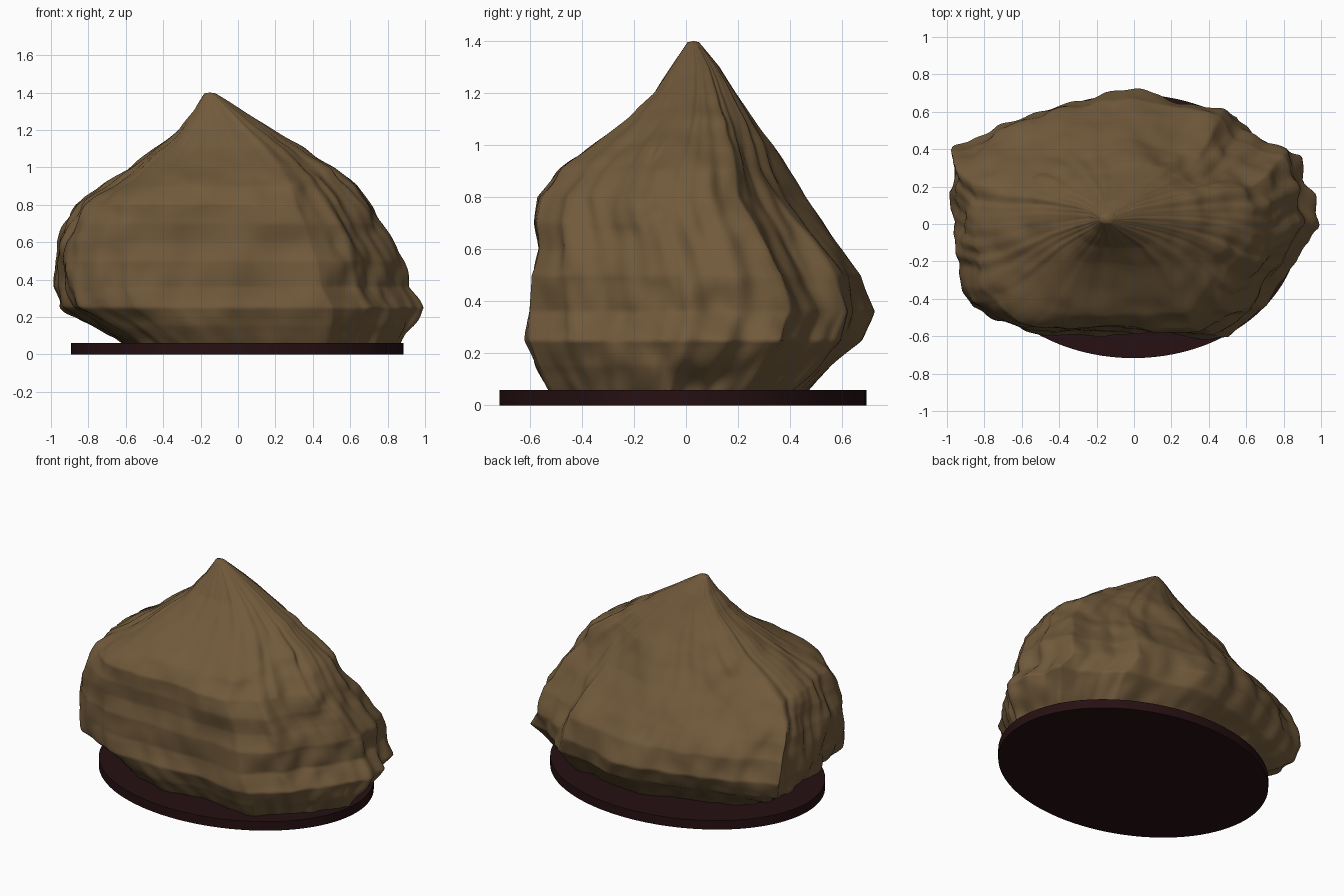
import bpy, bmesh, math
from mathutils import Vector, noise

if "Cube" in bpy.data.objects:
    bpy.data.objects.remove(bpy.data.objects["Cube"])

N, RINGS = 240, 130


def material(name, rgb):
    m = bpy.data.materials.new(name)
    m.diffuse_color = (*rgb, 1)
    m.use_nodes = True
    m.node_tree.nodes["Principled BSDF"].inputs["Base Color"].default_value = m.diffuse_color
    return m


def finish(bm, name, mat, angle):
    bmesh.ops.recalc_face_normals(bm, faces=bm.faces[:])
    me = bpy.data.meshes.new(name)
    bm.to_mesh(me)
    bm.free()
    ob = bpy.data.objects.new(name, me)
    bpy.context.collection.objects.link(ob)
    me.materials.append(mat)
    bpy.context.view_layer.objects.active = ob
    ob.select_set(True)
    bpy.ops.object.shade_smooth_by_angle(angle=math.radians(angle))
    ob.select_set(False)
    return ob


# Plan outline of the boulder at its widest
OUTLINE = [(1, 0), (.97, .2), (.9, .4), (.78, .43), (.63, .5), (.55, .63), (.38, .65),
           (.1, .72), (-.12, .71), (-.4, .63), (-.6, .57), (-.8, .5), (-1, .43),
           (-.97, .2), (-.98, -.08), (-.92, -.27), (-.87, -.42), (-.72, -.52),
           (-.58, -.58), (-.2, -.59), (.15, -.58), (.5, -.61), (.6, -.54), (.7, -.46),
           (.78, -.3), (.92, -.13)]
# Height, left, right, front and back limits
LEVELS = [(.05, -.60, .84, -.51, .45), (.15, -.77, .92, -.57, .56),
          (.25, -.95, .99, -.61, .67), (.36, -.99, .91, -.59, .71),
          (.50, -.99, .89, -.60, .67), (.60, -.98, .84, -.58, .60),
          (.70, -.94, .79, -.58, .52), (.80, -.87, .71, -.56, .44),
          (.90, -.72, .62, -.48, .38), (1.0, -.58, .50, -.35, .33),
          (1.1, -.46, .36, -.23, .26), (1.2, -.33, .19, -.13, .19),
          (1.3, -.24, .03, -.06, .13), (1.395, -.18, -.12, .005, .05)]


def outline_at(t):
    """Point on the outline, scaled to the -1..1 square."""
    k = t * len(OUTLINE)
    i = int(k)
    a, b = (Vector(OUTLINE[j % len(OUTLINE)]) for j in (i, i + 1))
    p = a.lerp(b, k - i)
    return Vector((p.x, (p.y - .055) / .665))


def level_at(z):
    for a, b in zip(LEVELS, LEVELS[1:]):
        if z <= b[0]:
            f = (z - a[0]) / (b[0] - a[0])
            return [p + (q - p) * f for p, q in zip(a[1:], b[1:])]
    return LEVELS[-1][1:]


# Boulder: stacked rings following the outline, roughened with noise
bm = bmesh.new()
rings = []
shape = [outline_at(i / N) for i in range(N)]
for r in range(RINGS):
    z = .05 + 1.345 * r / (RINGS - 1)
    l, rt, f, b = level_at(z)
    upper = min(1, max(0, (z - .5) / .6))
    size = min(1, (rt - l) / 1.2)
    ring = []
    for u in shape:
        # higher rings become rounder
        d = u.normalized()
        w = u.lerp(d, .55 * upper)
        p = Vector(((l + rt) / 2 + w.x * (rt - l) / 2, (f + b) / 2 + w.y * (b - f) / 2, z))
        q = Vector((p.x, p.y, p.z * .8))
        corner = .45 + .55 * min(1, abs(d.x) ** 2 * 1.4)
        n = .035 * noise.noise(q * 3.5) + .03 * corner * noise.noise(q * 8 + Vector((5, 2, 9)))
        # flowing ribs down the flanks
        a = math.atan2(d.y, d.x)
        n += .022 * corner * noise.noise(Vector((math.cos(a) * 9 + z * 2, math.sin(a) * 9, z * 1.5)))
        out = Vector((d.x, d.y, 0))
        ring.append(bm.verts.new(p + out * n * size))
    rings.append(ring)
for lo, hi in zip(rings, rings[1:]):
    for i in range(N):
        j = (i + 1) % N
        bm.faces.new((lo[i], lo[j], hi[j], hi[i]))
bm.faces.new(rings[0])
tip = bm.verts.new((-.15, .03, 1.4))
for i in range(N):
    bm.faces.new((rings[-1][i], rings[-1][(i + 1) % N], tip))
finish(bm, "boulder", material("earth brown", (.165, .102, .044)), 60)

# Oval display base
bm = bmesh.new()
bmesh.ops.create_cone(bm, cap_ends=True, segments=96, radius1=1, radius2=1, depth=.06)
for v in bm.verts:
    v.co = Vector((v.co.x * .888 - .004, v.co.y * .705 - .012, v.co.z + .03))
finish(bm, "oval_base", material("dark maroon", (.019, .005, .006)), 30)
